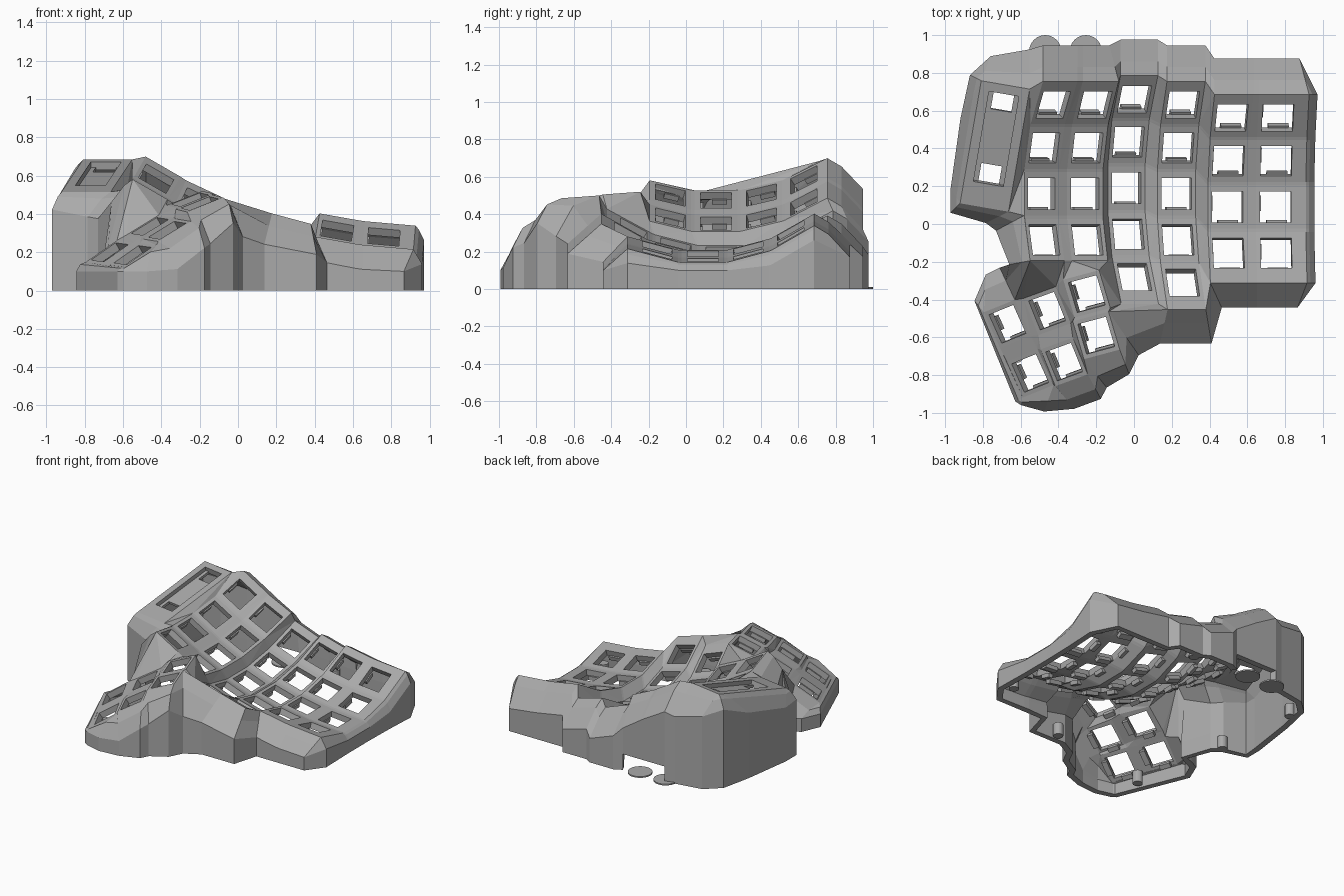
import bpy, bmesh
from math import radians, sin, cos
from mathutils import Vector, Matrix

old = bpy.data.objects.get("Cube")
if old:
    bpy.data.objects.remove(old, do_unlink=True)

grey = bpy.data.materials.new("mid grey")
grey.use_nodes = True
grey.diffuse_color = (0.4, 0.4, 0.4, 1)
grey.node_tree.nodes["Principled BSDF"].inputs["Base Color"].default_value = grey.diffuse_color


def finish(name, bm):
    mesh = bpy.data.meshes.new(name)
    bm.to_mesh(mesh)
    bm.free()
    mesh.materials.append(grey)
    obj = bpy.data.objects.new(name, mesh)
    bpy.context.collection.objects.link(obj)
    return obj


shell = bmesh.new()
HALF, HOLE = 0.105, 0.0825
corners, frames = {}, {}


def face(*verts):
    unique = list(dict.fromkeys(verts))
    if len(unique) > 2 and not shell.faces.get(unique):
        shell.faces.new(unique)


def mount(name, centre, u, v, left=HALF, right=HALF, front=0.115, back=0.115, hole=(HOLE, HOLE)):
    """Flat square frame around one opening."""
    u = u.normalized()
    v = (v - u * v.dot(u)).normalized()
    def at(x, y):
        return shell.verts.new(centre + u * x + v * y)
    outer = [at(-left, back), at(right, back), at(right, -front), at(-left, -front)]
    inner = [at(x * hole[0], y * hole[1]) for x, y in ((-1, 1), (1, 1), (1, -1), (-1, -1))]
    for i in range(4):
        j = (i + 1) % 4
        face(outer[i], inner[i], inner[j], outer[j])
    corners[name] = dict(zip(("TL", "TR", "BR", "BL"), outer))
    frames[name] = Matrix.Translation(centre) @ Matrix((u, v, u.cross(v))).transposed().to_4x4()


def strip(a, b):
    """Triangulated web between two chains of corners."""
    i = j = 0
    while i < len(a) - 1 or j < len(b) - 1:
        step_a = j == len(b) - 1 or (
            i < len(a) - 1 and (a[i + 1].co - b[j].co).length < (a[i].co - b[j + 1].co).length)
        if step_a:
            face(a[i], a[i + 1], b[j])
            i += 1
        else:
            face(a[i], b[j + 1], b[j])
            j += 1


def side(prefix, rows, s):
    return [corners[prefix, r][e + s] for r in range(rows) for e in "TB"]


# Finger key wells: each column is an arc, rolled more towards the raised side
ARC = 0.94
bases = [(-0.49, 0.16, 0.475), (-0.26, 0.16, 0.351), (-0.04, 0.19, 0.196),
         (0.225, 0.16, 0.174), (0.495, 0.09, 0.189), (0.75, 0.09, 0.155)]
rows = [4, 4, 5, 5, 4, 4]
for c, base in enumerate(bases):
    roll = radians(30 - 5 * c)
    n, u = Vector((sin(roll), 0, cos(roll))), Vector((cos(roll), 0, -sin(roll)))
    for r in range(rows[c]):
        t = radians(30 - 15 * r)
        centre = Vector(base) + Vector((0, ARC * sin(t), 0)) + n * ARC * (1 - cos(t))
        mount((c, r), centre, u, Vector((0, cos(t), 0)) + n * sin(t),
              right=0.16 if c == 5 else HALF,
              front=0.165 if c > 1 and r == rows[c] - 1 else 0.115,
              back=0.145 if r == 0 else 0.115)

# Thumb key wells: three columns of two, flattening towards the fingers
for name, yaw, roll, places in (
        ("L", 22, 33, [(-0.67, -0.53, 0.2), (-0.55, -0.79, 0.185)]),
        ("M", 20, 30, [(-0.46, -0.46, 0.335), (-0.37, -0.73, 0.315)]),
        ("R", 15, 21, [(-0.25, -0.37, 0.475), (-0.2, -0.59, 0.455)])):
    turn, rise = radians(yaw), radians(roll)
    for r, place in enumerate(places):
        mount((name, r), Vector(place), Vector((cos(turn) * cos(rise), sin(turn) * cos(rise), sin(rise))),
              Vector((-sin(turn), cos(turn), 0.08)), front=0.105, back=0.105)

# Display bay beside the first column
mount("bay", Vector((-0.73, 0.45, 0.61)), Vector((0.985, -0.17, 0)), Vector((0.17, 0.96, 0.25)),
      left=0.13, right=0.13, front=0.38, back=0.3, hole=(0.08, 0.25))
bay = corners["bay"]

# Webs within and between the columns
counts = dict(enumerate(rows)) | {"L": 2, "M": 2, "R": 2}
for c, count in counts.items():
    for r in range(count - 1):
        a, b = corners[c, r], corners[c, r + 1]
        face(a["BL"], a["BR"], b["TR"], b["TL"])
for a, b in ((0, 1), (2, 3), (3, 4), (4, 5), ("L", "M"), ("M", "R")):
    strip(side(a, counts[a], "R"), side(b, counts[b], "L"))
strip(side(1, 4, "R") + side("R", 2, "R")[:3],
      side(2, 5, "L") + [corners[2, 4]["BR"], corners[3, 4]["BL"]])
strip([bay["TR"], bay["BR"]], side(0, 3, "L"))
strip([corners[c, 3][k] for c in (0, 1) for k in ("BL", "BR")],
      [corners["L", 0]["TR"]] + [corners[c, 0][k] for c in "MR" for k in ("TL", "TR")])

# Rim: plate edge corner and how far the wall stands outside it
inset = {(5, "TR"): -0.05, (1, "TR"): -0.05}
rim = [(corners[c, 0][k], inset.get((c, k), 0), 0.19) for c in range(5, -1, -1) for k in ("TR", "TL")]
rim += [(bay["TR"], 0, 0.21), (bay["TL"], 0.05, 0.13), (bay["TL"], -0.06, 0.03),
        (bay["TL"], -0.11, -0.2), (bay["BL"], -0.05, 0.08), (bay["BL"], -0.05, -0.05),
        (bay["BR"], -0.12, -0.06),
        (corners[0, 2]["BL"], -0.15, -0.08), (corners[0, 3]["BL"], -0.11, -0.02)]
rim += [(corners[c, r][k], x, y) for c, r, k, x, y in (
    ("L", 0, "TR", -0.08, 0.17), ("L", 0, "TL", 0.01, 0.2), ("L", 0, "TL", -0.05, 0.06),
    ("L", 1, "BL", -0.04, -0.02), ("L", 1, "BL", -0.01, -0.04), ("L", 1, "BR", -0.05, -0.14),
    ("M", 1, "BL", 0.1, -0.12), ("M", 1, "BR", 0.07, -0.13), ("R", 1, "BL", 0.12, -0.15),
    ("R", 1, "BR", 0.05, -0.13), ("R", 1, "TR", 0.16, -0.23),
    (3, 4, "BL", -0.04, -0.18),
    (3, 4, "BR", 0.03, -0.18), (4, 3, "BL", 0.06, -0.13), (4, 3, "BR", 0, -0.13),
    (5, 3, "BL", 0, -0.13), (5, 3, "BR", -0.05, -0.13))]
rim += [(corners[5, r][k], 0.045, 0) for r in range(3, -1, -1) for k in ("BR", "TR")]

# Walls: shoulder (fuller round the thumb), then straight down, with a cable notch at the back
rings = []
for v, x, y in rim:
    p = v.co + Vector((x, y, 0))
    p.z = max(p.z - 0.05 - 0.6 * Vector((x, y)).length, 0.1)
    reach, fall = 0.4, 0.27
    if v.co.y < -0.25:
        reach, fall = (0.6, 0.25) if v.co.x < 0 else (0.4, 0.4)
    shoulder = v.co.lerp(p, reach)
    shoulder.z = v.co.z + fall * (p.z - v.co.z)
    levels = [(p.x, p.y, h) for h in (p.z, min(0.12, p.z * 0.6), 0)]
    rings.append([v] + [shell.verts.new(q) for q in (shoulder, *levels)])
for a, b in zip(rings, rings[1:] + rings[:1]):
    for k in range(4):
        mid = (a[2].co + b[2].co) / 2
        notch = k == 3 and mid.y > 0.9 and -0.51 < mid.x < -0.16
        if not notch:
            face(a[k], a[k + 1], b[k + 1], b[k])

bmesh.ops.recalc_face_normals(shell, faces=shell.faces[:])
shell.normal_update()
if sum(f.normal.z * f.calc_area() for f in shell.faces) < 0:
    bmesh.ops.reverse_faces(shell, faces=shell.faces[:])
case = finish("case_shell", shell)
solid = case.modifiers.new("thickness", "SOLIDIFY")
solid.thickness = 0.045
solid.offset = -1


def box(bm, frame, centre, size):
    bmesh.ops.create_cube(bm, size=1, matrix=frame @ Matrix.Translation(centre) @ Matrix.Diagonal((*size, 1)))


# Switch clips under every key opening
clips = bmesh.new()
for name, frame in frames.items():
    if name != "bay":
        box(clips, frame, (0.01, -0.09, -0.056), (0.11, 0.04, 0.03))
        box(clips, frame, (-0.092, 0.02, -0.056), (0.035, 0.08, 0.03))
finish("switch_clips", clips)

# Recessed display panel
panel = bmesh.new()
box(panel, frames["bay"], (0, 0, -0.04), (0.12, 0.3, 0.02))
for s in (-1, 1):
    box(panel, frames["bay"], (s * 0.07, 0, -0.04), (0.03, 0.5, 0.02))
finish("display_panel", panel)


# Screw posts inside the walls and discs under the cable notch
def cylinders(name, spots, radius, height):
    bm = bmesh.new()
    for x, y in spots:
        bmesh.ops.create_cone(bm, cap_ends=True, segments=24, radius1=radius, radius2=radius,
                              depth=height, matrix=Matrix.Translation((x, y, height / 2)))
    finish(name, bm)


cylinders("screw_posts", [(0.2, 0.88), (0.87, -0.25), (0.22, -0.55), (-0.62, -0.7),
                          (-0.76, 0.04), (-0.83, 0.68)], 0.035, 0.09)
cylinders("cable_discs", [(-0.47, 0.915), (-0.255, 0.915)], 0.085, 0.01)
